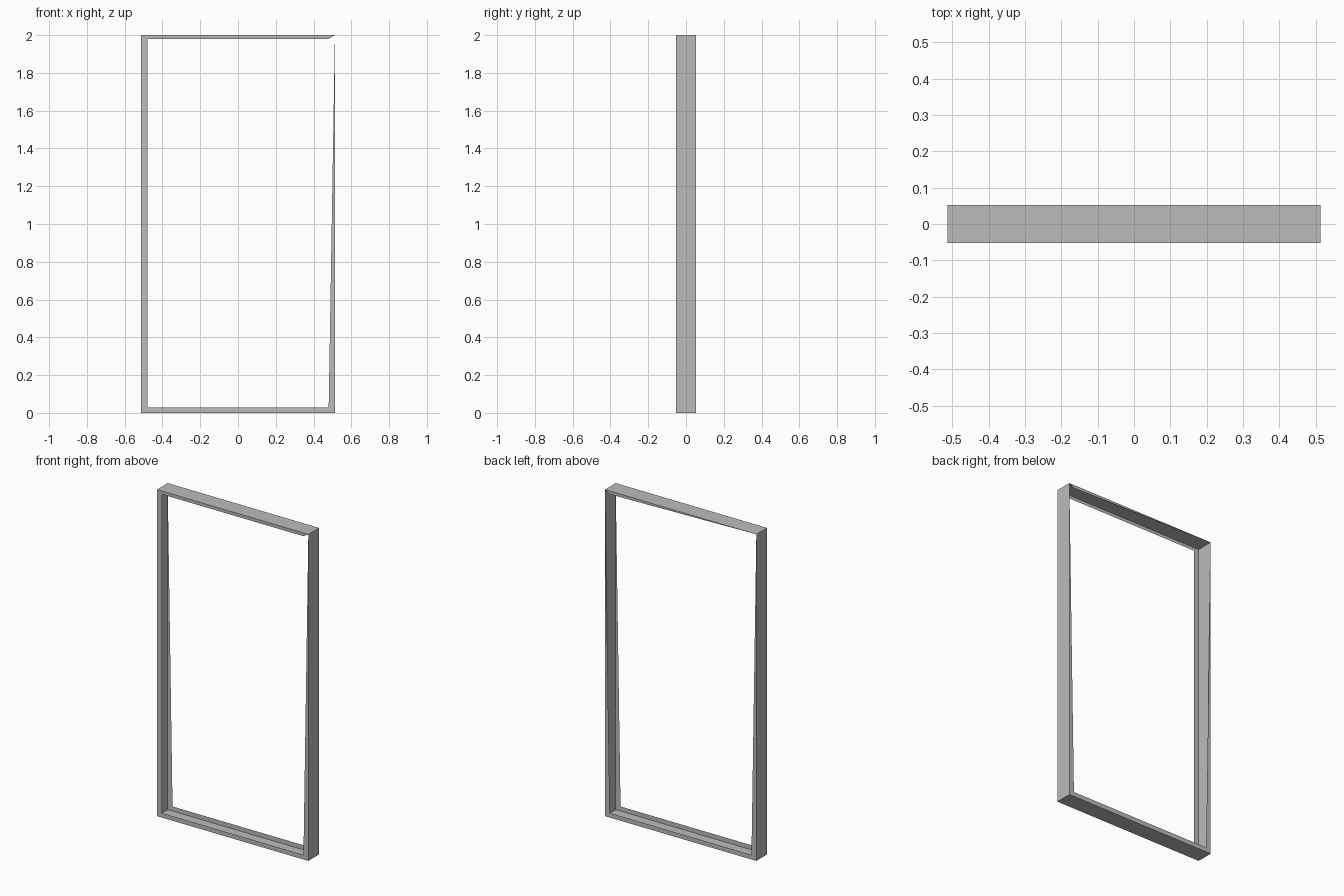
import bpy

cube = bpy.data.objects.get("Cube")
if cube:
    bpy.data.objects.remove(cube, do_unlink=True)

# Single flat grey
grey = bpy.data.materials.new("grey")
grey.use_nodes = True
colour = (0.5, 0.5, 0.5, 1)
grey.diffuse_color = colour
grey.node_tree.nodes["Principled BSDF"].inputs["Base Color"].default_value = colour

W, H, D = 0.513, 2.0, 0.052          # half width, height, half depth
SIDE, TOP, BOTTOM = 0.033, 0.02, 0.028   # lip widths

# Outer and inner corners, counter-clockwise from bottom -x
outer = [(-W, 0), (W, 0), (W, H), (-W, H)]
inner = [(-W + SIDE, BOTTOM), (W - SIDE, BOTTOM), (W - SIDE, H - TOP), (-W + SIDE, H - TOP)]
names = ["bottom", "left", "top", "right"]


def panel(name, points):
    mesh = bpy.data.meshes.new(name)
    mesh.from_pydata(points, [], [range(len(points))])
    mesh.materials.append(grey)
    obj = bpy.data.objects.new(name, mesh)
    bpy.context.collection.objects.link(obj)


def lip(name, y, corners):
    pts = [(x, y, z) for x, z in corners]
    panel(name, pts if y < 0 else pts[::-1])


for i, name in enumerate(names):
    j = (i + 1) % 4
    (ax, az), (bx, bz) = outer[i], outer[j]
    # Thin outer wall of the frame
    panel(name + "_wall", [(ax, -D, az), (ax, D, az), (bx, D, bz), (bx, -D, bz)])
    # Mitred lips; some taper to a point at one outer corner
    full = [outer[i], outer[j], inner[j], inner[i]]
    tapered_up = [outer[i], outer[j], inner[i]]
    tapered_down = [outer[i], outer[j], inner[j]]
    lip(name + "_front_lip", -D, tapered_up if name == "left" else full)
    back = {"bottom": full, "left": tapered_up, "top": tapered_up, "right": tapered_down}
    lip(name + "_back_lip", D, back[name])
